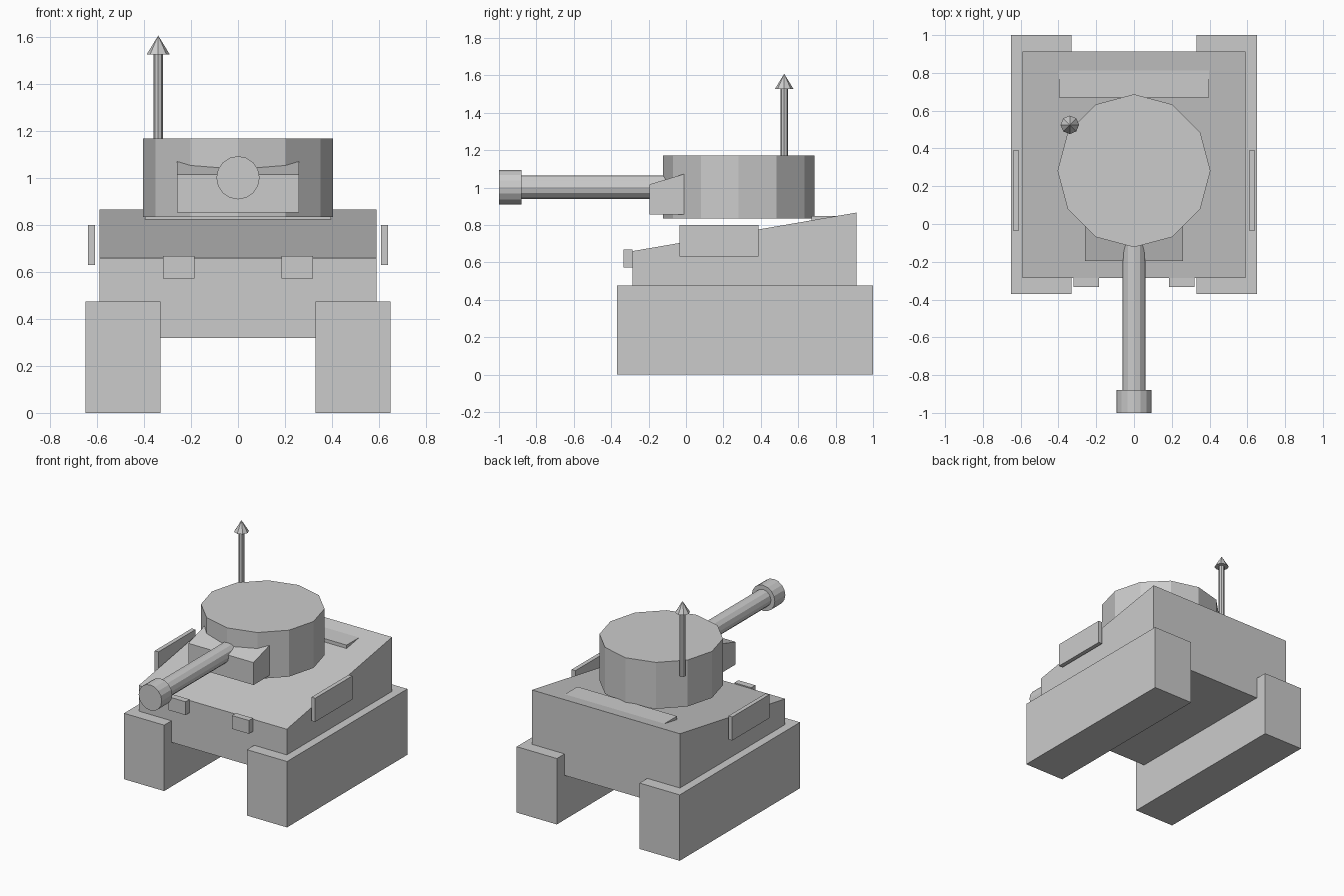
import bpy
import math

if "Cube" in bpy.data.objects:
    bpy.data.objects.remove(bpy.data.objects["Cube"])


def prism(name, profile, x0, x1):
    """Extrude a (y, z) side profile from x0 to x1."""
    n = len(profile)
    verts = [(x, y, z) for x in (x0, x1) for y, z in profile]
    faces = [tuple(reversed(range(n))), tuple(range(n, 2 * n))]
    faces += [(i, (i + 1) % n, n + (i + 1) % n, n + i) for i in range(n)]
    mesh = bpy.data.meshes.new(name)
    mesh.from_pydata(verts, [], faces)
    obj = bpy.data.objects.new(name, mesh)
    bpy.context.collection.objects.link(obj)
    return obj


def box(name, x0, x1, y0, y1, z0, z1):
    return prism(name, [(y0, z0), (y1, z0), (y1, z1), (y0, z1)], x0, x1)


def cone(name, sides, r1, r2, depth, loc, rot=(0, 0, 0)):
    bpy.ops.mesh.primitive_cone_add(vertices=sides, radius1=r1, radius2=r2,
                                    depth=depth, location=loc, rotation=rot)
    bpy.context.object.name = name


# Hull with a deck that rises to the rear
prism("hull", [(-0.287, 0.32), (0.912, 0.32), (0.912, 0.866), (-0.287, 0.66)], -0.59, 0.59)

# Paired parts: tracks, side plates, headlights
for side, s in (("left", -1), ("right", 1)):
    def pair(name, a, b, *yz):
        box(f"{side}_{name}", min(s * a, s * b), max(s * a, s * b), *yz)
    pair("track", 0.33, 0.65, -0.37, 1.0, 0.0, 0.475)
    pair("side_plate", 0.61, 0.64, -0.035, 0.388, 0.63, 0.80)
    pair("headlight", 0.185, 0.32, -0.333, -0.287, 0.572, 0.668)

# Rear deck plate, sinking into the slope
box("rear_deck_plate", -0.397, 0.397, 0.67, 0.88, 0.76, 0.849)

# Turret and gun mantlet
cone("turret", 12, 0.405, 0.405, 0.335, (0, 0.282, 1.0025))
prism("mantlet", [(-0.195, 0.855), (0.05, 0.855), (0.05, 1.09), (-0.195, 1.017)], -0.26, 0.26)

# Gun barrel and muzzle
along_y = (math.pi / 2, 0, 0)
cone("gun_barrel", 12, 0.062, 0.062, 0.9, (0, -0.45, 1.002), along_y)
cone("muzzle", 16, 0.092, 0.092, 0.12, (0, -0.94, 1.002), along_y)

# Antenna beside the turret
cone("antenna_rod", 8, 0.02, 0.02, 0.47, (-0.34, 0.525, 1.305))
cone("antenna_tip", 8, 0.049, 0, 0.08, (-0.34, 0.525, 1.568))
